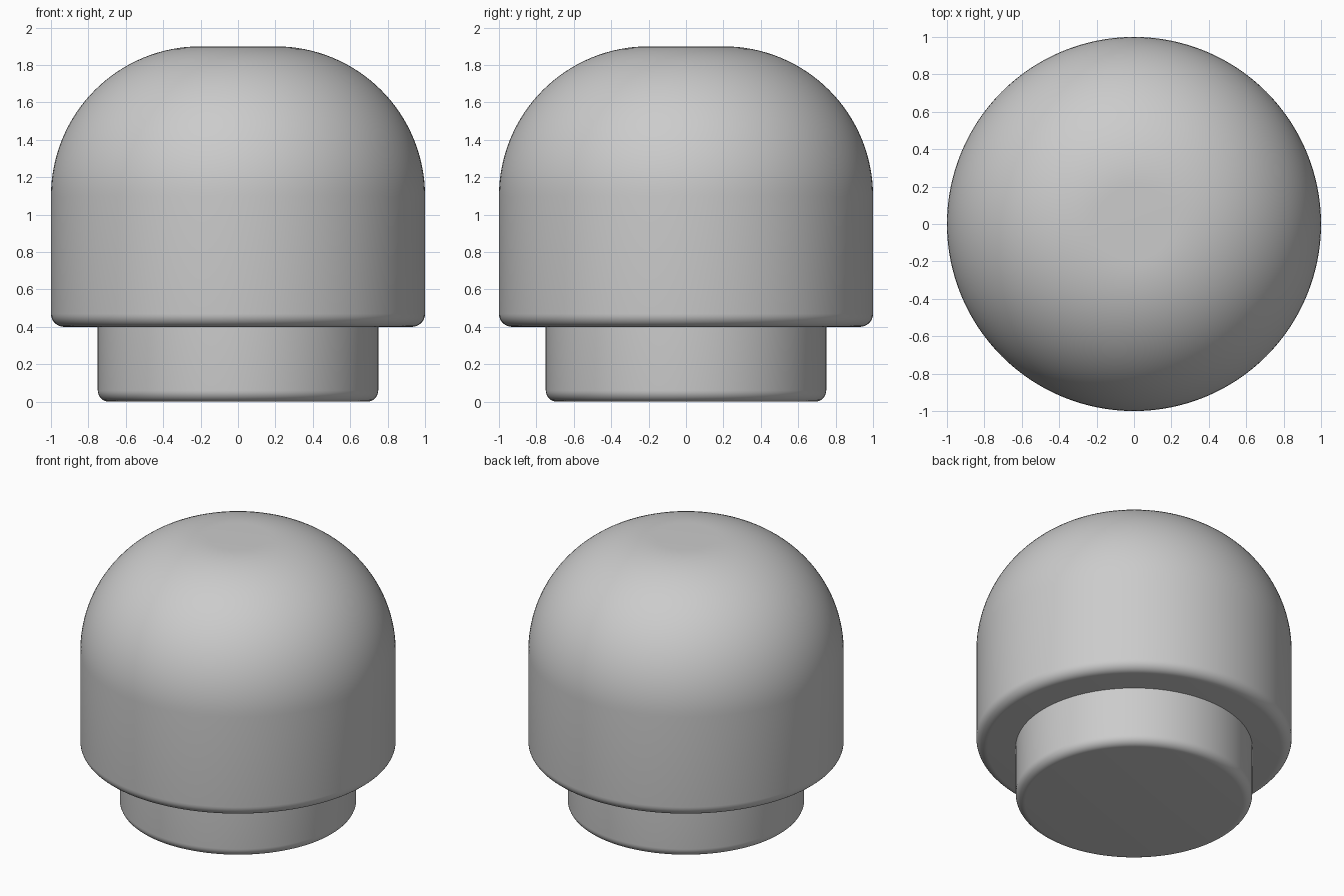
import bpy
import bmesh
from math import sin, cos, radians, pi

cube = bpy.data.objects.get("Cube")
if cube:
    bpy.data.objects.remove(cube, do_unlink=True)

# Single grey finish
grey = bpy.data.materials.new("grey")
grey.use_nodes = True
colour = (0.6, 0.6, 0.6, 1)
grey.diffuse_color = colour
grey.node_tree.nodes["Principled BSDF"].inputs["Base Color"].default_value = colour


def fillet(cx, cz, radius, start, end, steps):
    """Points of an arc in the profile plane, angles in degrees."""
    angles = [radians(start + (end - start) * i / steps) for i in range(steps + 1)]
    return [(cx + radius * cos(a), cz + radius * sin(a)) for a in angles]


def lathe(name, profile, segments=128):
    """Spin a bottom-to-top profile around z, closing both ends on the axis."""
    bm = bmesh.new()
    points = [(0, profile[0][1])] + profile + [(0, profile[-1][1])]
    verts = [bm.verts.new((r, 0, z)) for r, z in points]
    edges = [bm.edges.new(pair) for pair in zip(verts, verts[1:])]
    bmesh.ops.spin(bm, geom=verts + edges, cent=(0, 0, 0), axis=(0, 0, 1),
                   angle=2 * pi, steps=segments, use_duplicate=False)
    bmesh.ops.remove_doubles(bm, verts=bm.verts, dist=0.0001)
    bmesh.ops.recalc_face_normals(bm, faces=bm.faces)
    mesh = bpy.data.meshes.new(name)
    bm.to_mesh(mesh)
    bm.free()
    mesh.materials.append(grey)
    obj = bpy.data.objects.new(name, mesh)
    bpy.context.collection.objects.link(obj)
    bpy.ops.object.select_all(action="DESELECT")
    obj.select_set(True)
    bpy.context.view_layer.objects.active = obj
    bpy.ops.object.shade_smooth_by_angle(angle=radians(30))
    return obj


# Domed cap: small rounded lower rim, straight wall, large rounded shoulder
lathe("domed_cap", fillet(0.93, 0.47, 0.07, -90, 0, 8)
      + fillet(0.2, 1.1, 0.8, 0, 90, 32))

# Narrower plug below, rounded at the foot and seated in the cap
lathe("base_plug", fillet(0.69, 0.06, 0.06, -90, 0, 8) + [(0.75, 0.42)])
